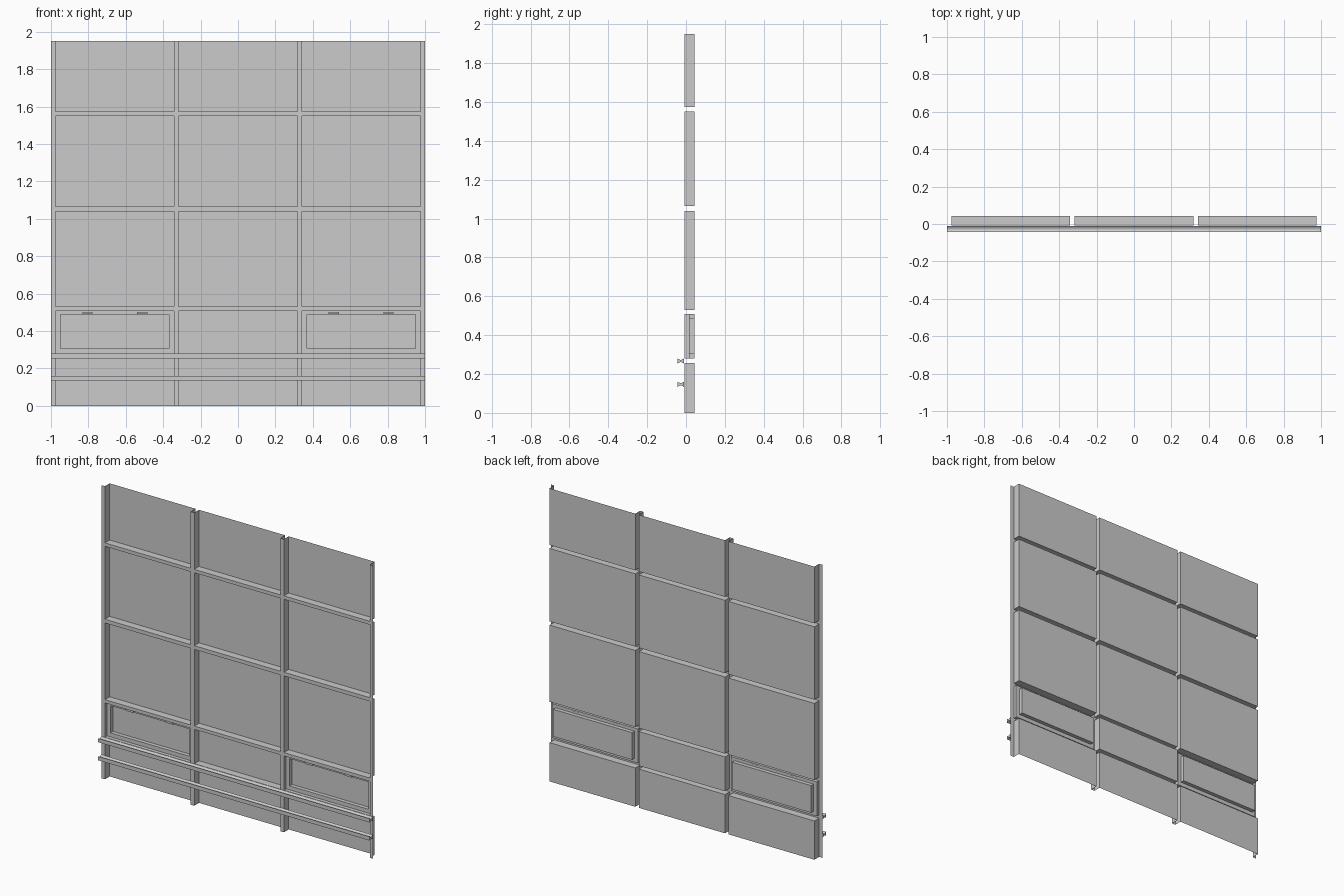
import bpy, bmesh

if "Cube" in bpy.data.objects:
    bpy.data.objects.remove(bpy.data.objects["Cube"])

FRONT, STEP, BACK = -0.007, 0.017, 0.043
XS = [-1, -.975, -.343, -.317, .317, .343, .975, 1]
ZS = [0, .258, .28, .508, .53, 1.04, 1.065, 1.55, 1.573, 1.95]


def finish(bm, name):
    bmesh.ops.remove_doubles(bm, verts=bm.verts, dist=1e-5)
    bmesh.ops.recalc_face_normals(bm, faces=bm.faces)
    me = bpy.data.meshes.new(name)
    bm.to_mesh(me)
    bm.free()
    ob = bpy.data.objects.new(name, me)
    bpy.context.collection.objects.link(ob)
    return ob


def ring(x0, x1, z0, z1, y):
    return [(x0, y, z0), (x1, y, z0), (x1, y, z1), (x0, y, z1)]


def face(bm, pts):
    bm.faces.new([bm.verts.new(p) for p in pts])


def bridge(bm, a, b, skip=()):
    # sides: 0 bottom, 1 right, 2 top, 3 left
    for i in range(4):
        if i not in skip:
            k = (i + 1) % 4
            face(bm, [a[i], a[k], b[k], b[i]])


# pressed sheet wall: flat ribs in front, panels pushed to the back
bm = bmesh.new()
for i in range(len(XS) - 1):
    for j in range(len(ZS) - 1):
        x0, x1, z0, z1 = XS[i], XS[i + 1], ZS[j], ZS[j + 1]
        front = ring(x0, x1, z0, z1, FRONT)
        if i % 2 == 0 or j % 2 == 1:
            face(bm, front)
            continue
        # top and bottom rows are open at the wall's edge
        skip = [0] if j == 0 else [2] if j == len(ZS) - 2 else []
        if j == 2 and i != 3:
            # window bay: shallow frame with a deeper pane
            a = ring(x0, x1, z0, z1, STEP)
            inner = (x0 + .025, x1 - .025, z0 + .026, z1 - .021)
            b, c = ring(*inner, STEP), ring(*inner, BACK)
            bridge(bm, front, a)
            bridge(bm, a, b)
            bridge(bm, b, c)
            face(bm, c)
        else:
            back = ring(x0, x1, z0, z1, BACK)
            bridge(bm, front, back, skip)
            face(bm, back)
finish(bm, "wall_panels")

# two waisted rub rails across the front
PROFILE = [(-.011, -.013), (-.023, -.006), (-.031, -.006), (-.043, -.013),
           (-.043, .013), (-.031, .006), (-.023, .006), (-.011, .013)]
for name, zc in (("lower_rail", .147), ("upper_rail", .267)):
    bm = bmesh.new()
    end = bm.faces.new([bm.verts.new((-1, y, zc + z)) for y, z in PROFILE])
    ext = bmesh.ops.extrude_face_region(bm, geom=[end], use_keep_orig=True)
    verts = [g for g in ext["geom"] if isinstance(g, bmesh.types.BMVert)]
    bmesh.ops.translate(bm, verts=verts, vec=(2, 0, 0))
    finish(bm, name)

# window hinges, mirrored left and right
for side in (-1, 1):
    for xc in (.512, .805):
        bm = bmesh.new()
        bmesh.ops.create_cube(bm, size=1)
        bmesh.ops.scale(bm, verts=bm.verts, vec=(.054, .012, .012))
        bmesh.ops.translate(bm, verts=bm.verts, vec=(side * xc, STEP - .005, .496))
        finish(bm, "window_hinge")
